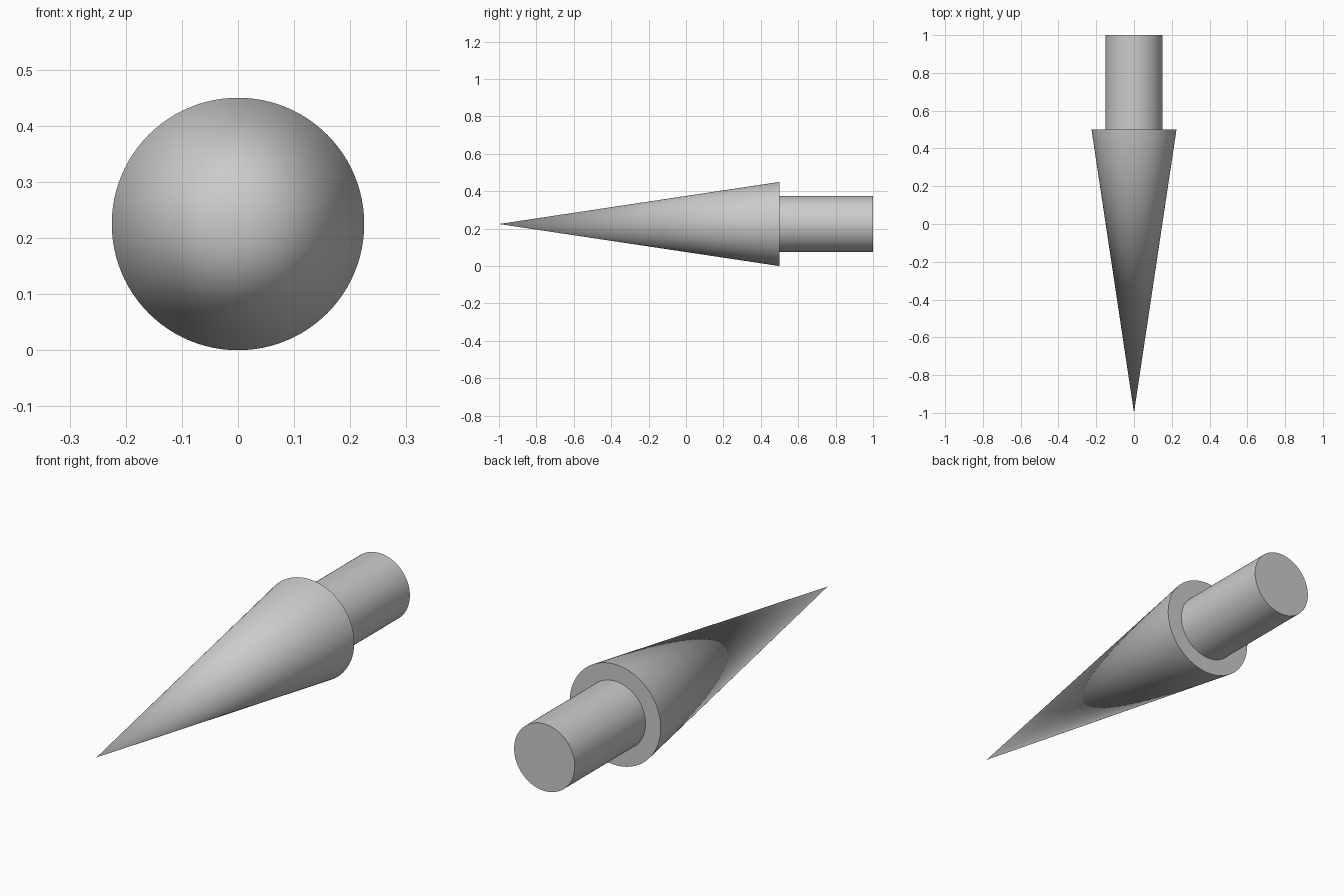
import bpy
import math

if "Cube" in bpy.data.objects:
    bpy.data.objects.remove(bpy.data.objects["Cube"])

AXIS_Z = 0.225   # height of the shared centre line
SIDES = 96


def turned_part(name, y_front, y_back, r_front, r_back):
    """Cone or cylinder lying along y, smooth with crisp rims."""
    bpy.ops.mesh.primitive_cone_add(
        vertices=SIDES, radius1=r_back, radius2=r_front, depth=y_back - y_front,
        location=(0, (y_front + y_back) / 2, AXIS_Z),
        rotation=(math.pi / 2, 0, 0))
    part = bpy.context.object
    part.name = name
    bpy.ops.object.shade_smooth_by_angle(angle=math.radians(30))
    return part


# Long pointed head, tip to the front
turned_part("pointed_head", -1.0, 0.5, 0.0, 0.225)

# Round shaft, seated slightly into the back of the head
turned_part("shaft", 0.49, 1.0, 0.15, 0.15)
